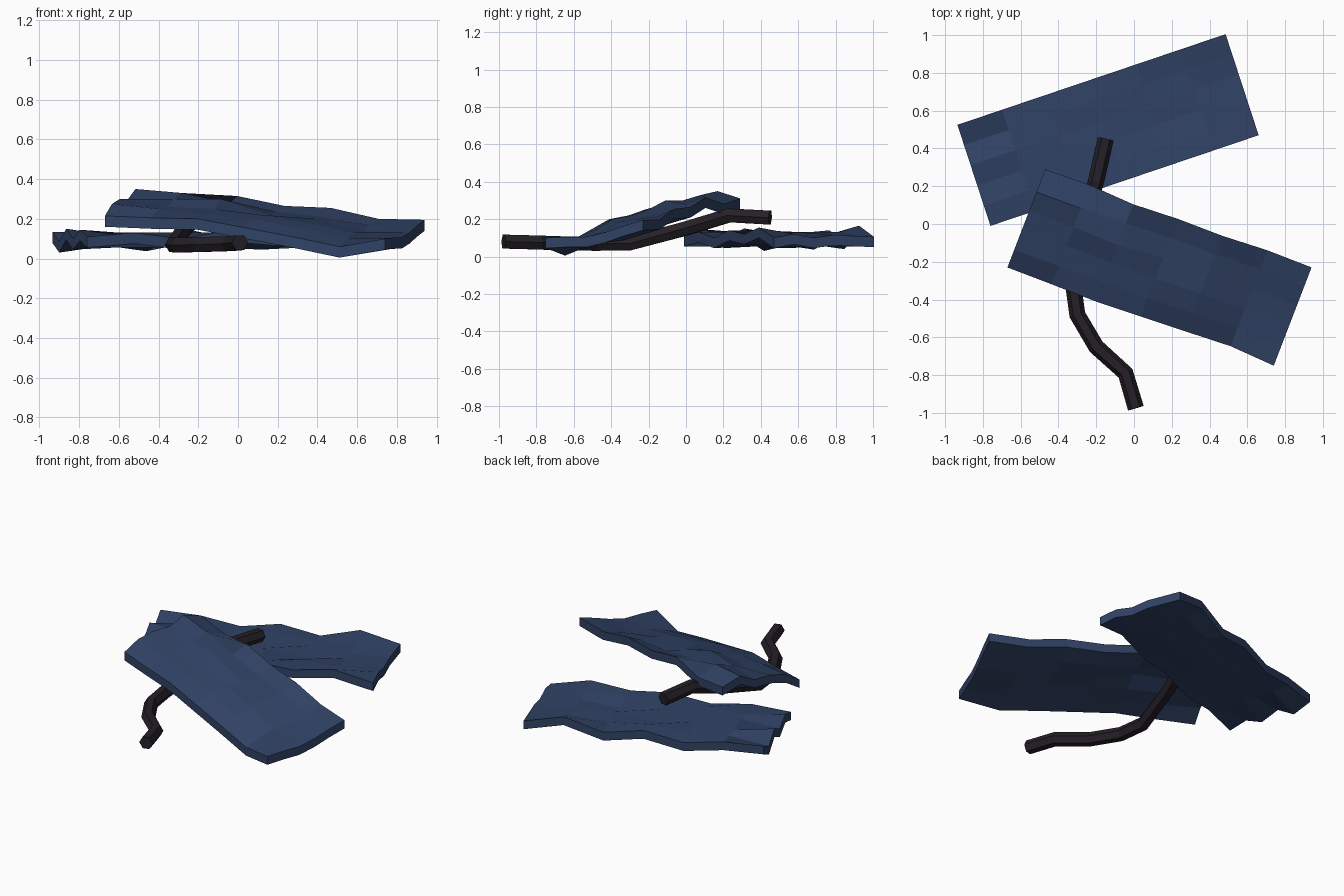
import bpy, bmesh
from mathutils import Vector

if "Cube" in bpy.data.objects:
    bpy.data.objects.remove(bpy.data.objects["Cube"])


def material(name, rgb):
    m = bpy.data.materials.new(name)
    m.diffuse_color = (*rgb, 1)
    m.use_nodes = True
    m.node_tree.nodes["Principled BSDF"].inputs["Base Color"].default_value = m.diffuse_color
    return m


def finish(name, bm, mat):
    bmesh.ops.recalc_face_normals(bm, faces=bm.faces)
    me = bpy.data.meshes.new(name)
    bm.to_mesh(me)
    bm.free()
    me.materials.append(mat)
    ob = bpy.data.objects.new(name, me)
    bpy.context.collection.objects.link(ob)
    return ob


def crumpled_sheet(name, origin, along, across, heights, mat, skew=0.0, thick=0.055):
    """Slab on a 6 x 5 grid; heights are rows from the front edge to the back edge."""
    bm = bmesh.new()
    o, a, c = Vector(origin), Vector(along), Vector(across)
    nv, nu = len(heights) - 1, len(heights[0]) - 1
    z00, z10 = heights[0][0], heights[0][-1]
    z01, z11 = heights[-1][0], heights[-1][-1]
    rows = []
    for j, row in enumerate(heights):
        t, line = j / nv, []
        for i, z in enumerate(row):
            s = i / nu
            flat = (z00 * (1-s) + z10 * s) * (1-t) + (z01 * (1-s) + z11 * s) * t
            p = o + a * s + c * t - c.normalized() * skew * (z - flat)
            line.append(bm.verts.new((p.x, p.y, z)))
        rows.append(line)
    for j in range(nv):
        for i in range(nu):
            bm.faces.new((rows[j][i], rows[j][i+1], rows[j+1][i+1], rows[j+1][i]))
    # thickness: extrude a copy straight down
    top = bm.faces[:]
    ext = bmesh.ops.extrude_face_region(bm, geom=top, use_keep_orig=True)
    low = [g for g in ext["geom"] if isinstance(g, bmesh.types.BMVert)]
    bmesh.ops.translate(bm, verts=low, vec=(0, 0, -thick))
    return finish(name, bm, mat)


def hex_tube(name, path, radius, mat, sides=6):
    """Six-sided tube with mitred bends and flat caps."""
    from math import cos, sin, tau
    bm = bmesh.new()
    pts = [Vector(p) for p in path]
    rings = []
    for i, p in enumerate(pts):
        d0 = (p - pts[i-1]).normalized() if i else (pts[1] - p).normalized()
        d1 = (pts[i+1] - p).normalized() if i < len(pts) - 1 else d0
        d = (d0 + d1).normalized()
        side = d.cross(Vector((0, 0, 1))).normalized()
        up = side.cross(d)
        rings.append([bm.verts.new(p + radius * (side * cos(tau * k / sides) + up * sin(tau * k / sides)))
                      for k in range(sides)])
    for r, s in zip(rings, rings[1:]):
        for k in range(sides):
            n = (k + 1) % sides
            bm.faces.new((r[k], r[n], s[n], s[k]))
    bm.faces.new(rings[0])
    bm.faces.new(rings[-1])
    return finish(name, bm, mat)


cloth = material("navy_cloth", (0.03, 0.055, 0.13))
dark = material("dark_rod", (0.018, 0.014, 0.02))

# upper sheet, draped over the rod
crumpled_sheet("upper_sheet", (-0.67, -0.23, 0), (1.41, -0.52, 0), (0.20, 0.52, 0), [
    (.215, .205, .20, .155, .11, .06, .10),
    (.275, .25, .22, .20, .15, .10, .105),
    (.30, .26, .25, .22, .18, .13, .105),
    (.30, .30, .30, .22, .20, .14, .13),
    (.35, .33, .28, .235, .21, .17, .165),
    (.31, .28, .315, .265, .255, .20, .195)], cloth, skew=0.3)

# lower sheet, lying on the floor
crumpled_sheet("lower_sheet", (-0.76, -0.01, 0), (1.42, 0.48, 0), (-0.175, 0.535, 0), [
    (.11, .13, .10, .14, .12, .155, .10),
    (.145, .11, .13, .11, .14, .12, .12),
    (.10, .13, .11, .13, .10, .13, .10),
    (.15, .11, .13, .10, .13, .11, .115),
    (.085, .12, .11, .13, .11, .13, .11),
    (.135, .13, .092, .14, .095, .165, .105)], cloth)

# bent rod between the sheets
hex_tube("bent_rod", [(0.01, -0.975, .08), (-0.045, -0.79, .075), (-0.2, -0.65, .07),
                      (-0.3, -0.48, .068), (-0.325, -0.3, .07), (-0.27, 0.0, .15),
                      (-0.2, 0.23, .22), (-0.15, 0.45, .208)], 0.043, dark)
